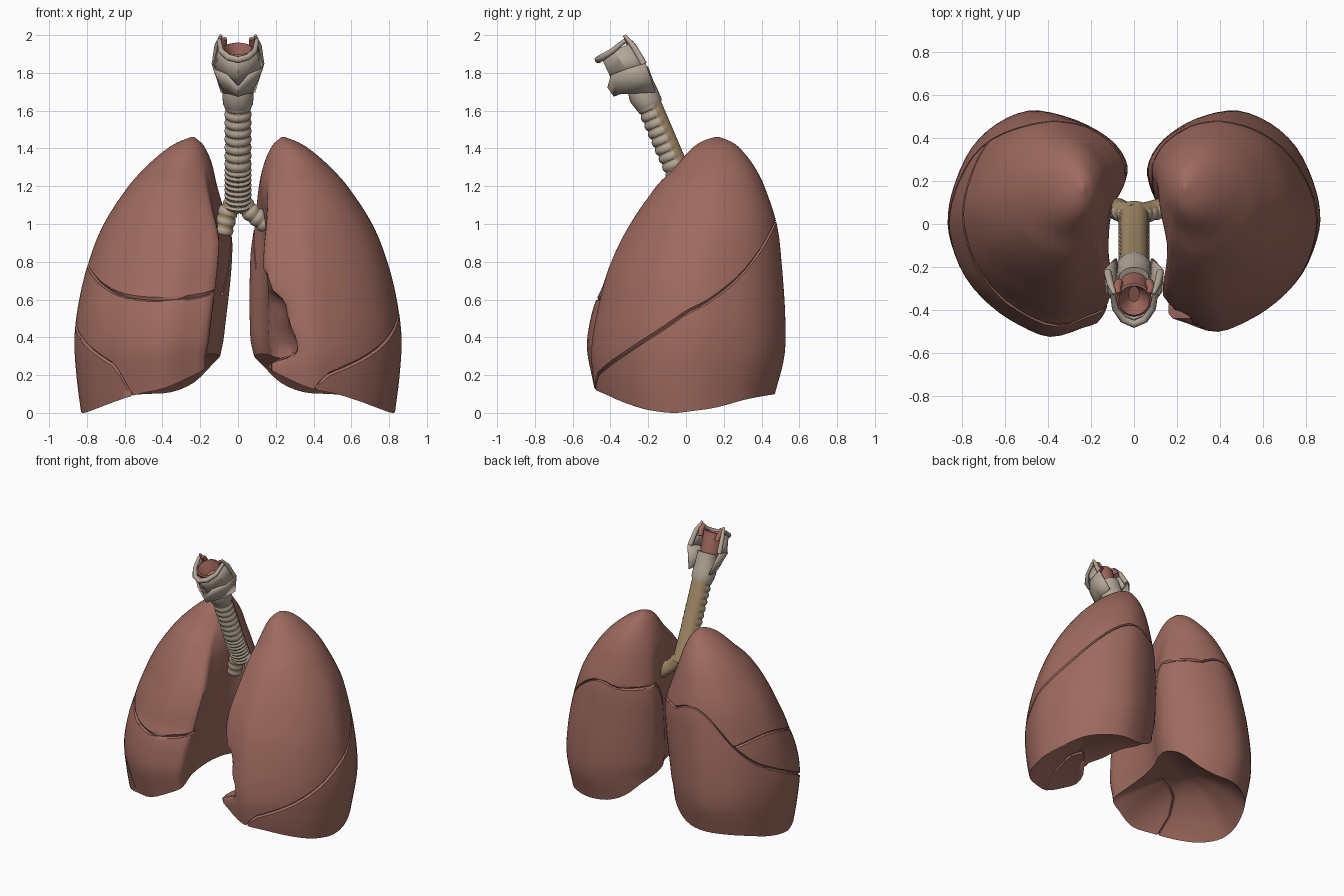
import bpy, bmesh, math
from mathutils import Vector

if "Cube" in bpy.data.objects:
    bpy.data.objects.remove(bpy.data.objects["Cube"])


def material(name, rgb):
    m = bpy.data.materials.new(name)
    m.diffuse_color = (*rgb, 1)
    m.use_nodes = True
    m.node_tree.nodes["Principled BSDF"].inputs["Base Color"].default_value = m.diffuse_color
    return m


LUNG = material("lung_red_brown", (0.345, 0.145, 0.115))
CARTILAGE = material("pale_cartilage", (0.46, 0.385, 0.315))
MEMBRANE = material("tan_membrane", (0.36, 0.25, 0.135))
MUCOSA = material("throat_red", (0.35, 0.135, 0.108))


def clamp(v):
    return max(0.0, min(1.0, v))


def smooth(a, b, v):
    t = clamp((v - a) / (b - a))
    return t * t * (3 - 2 * t)


def interp(table, v):
    """Smooth curve through (position, value) pairs."""
    if v <= table[0][0]:
        return table[0][1]
    for i in range(len(table) - 1):
        (a, p), (b, q) = table[i], table[i + 1]
        if v <= b:
            (a0, p0), (b1, q1) = table[max(0, i - 1)], table[min(len(table) - 1, i + 2)]
            t, h = (v - a) / (b - a), b - a
            m, n = h * (q - p0) / (b - a0), h * (q1 - p) / (b1 - a)
            return ((2 * t**3 - 3 * t * t + 1) * p + (t**3 - 2 * t * t + t) * m
                    + (3 * t * t - 2 * t**3) * q + (t**3 - t * t) * n)
    return table[-1][1]


def finish(name, bm, mats, angle=40):
    me = bpy.data.meshes.new(name)
    bm.to_mesh(me)
    bm.free()
    ob = bpy.data.objects.new(name, me)
    bpy.context.collection.objects.link(ob)
    for m in mats:
        me.materials.append(m)
    bpy.ops.object.select_all(action='DESELECT')
    ob.select_set(True)
    bpy.context.view_layer.objects.active = ob
    bpy.ops.object.shade_smooth_by_angle(angle=math.radians(angle))
    return ob


def loft(bm, rows, closed=True):
    vs = [[bm.verts.new(p) for p in r] for r in rows]
    n = len(rows[0])
    for a, b in zip(vs, vs[1:]):
        for i in range(n if closed else n - 1):
            j = (i + 1) % n
            bm.faces.new((a[i], a[j], b[j], b[i]))
    return vs


# ---------- lungs ----------
# plan outline: x, y, height of the lower rim
PLAN = [(.13, -.43, .24), (.22, -.475, .19), (.37, -.515, .13), (.52, -.46, .10), (.66, -.37, .06),
        (.78, -.24, .02), (.85, -.08, 0), (.865, .05, .01), (.83, .2, .03), (.75, .36, .07),
        (.63, .47, .09), (.48, .53, .10), (.33, .51, .11), (.2, .45, .16), (.1, .36, .25),
        (.05, .25, .30), (.07, .14, .31), (.12, .04, .31), (.15, -.1, .30), (.15, -.28, .28)]
X_OUT = [(0, .83), (.2, .855), (.4, .865), (.6, .84), (.8, .79), (1, .71), (1.2, .58), (1.3, .49),
         (1.38, .4), (1.43, .325), (1.46, .25)]
X_IN = {1: [(.3, .08), (.4, .06), (.8, .06), (1, .08), (1.2, .1), (1.33, .14), (1.42, .185), (1.46, .23)],
        -1: [(.3, .09), (.4, .07), (.9, .025), (1.1, .07), (1.2, .1), (1.33, .14), (1.42, .185), (1.46, .23)]}
Y_FRONT = {1: [(0, -.46), (.18, -.495), (.35, -.505), (.6, -.46), (.8, -.4), (1, -.3), (1.2, -.16),
               (1.3, -.06), (1.4, .03), (1.44, .09), (1.46, .15)],
           -1: [(0, -.46), (.18, -.5), (.35, -.53), (.5, -.51), (.6, -.48), (.66, -.45), (.8, -.4), (1, -.3),
                (1.2, -.16), (1.3, -.06), (1.4, .03), (1.44, .09), (1.46, .15)]}
Y_BACK = [(0, .45), (.1, .47), (.3, .52), (.5, .525), (.8, .505), (1, .48), (1.2, .415), (1.3, .365),
          (1.38, .305), (1.43, .25), (1.46, .18)]
NOTCH = [(.25, .1), (.3, .29), (.38, .31), (.48, .27), (.6, .24), (.64, .19), (.74, .15), (.84, .06)]
OBLIQUE = {1: [(-.54, 0), (-.5, .14), (-.46, .21), (-.3, .33), (-.1, .46), (0, .53), (.1, .58), (.2, .65),
               (.3, .74), (.4, .87), (.47, 1), (.53, 1.15)],
           -1: [(-.54, 0), (-.5, .12), (-.44, .2), (-.3, .31), (-.1, .42), (.1, .52), (.2, .57),
                (.3, .64), (.4, .78), (.47, 1), (.53, 1.15)]}
HORIZONTAL = [(.1, .65), (.2, .62), (.4, .6), (.6, .62), (.72, .68), (.8, .77)]


def outline():
    """Closed smooth curve through the plan points."""
    pts, out = [Vector(p) for p in PLAN], []
    n = len(pts)
    for i in range(n):
        a, b, c, d = (pts[(i + k) % n] for k in (-1, 0, 1, 2))
        for t in (0, 1 / 3, 2 / 3):
            out.append(0.5 * (2 * b + (c - a) * t + (2 * a - 5 * b + 4 * c - d) * t * t
                              + (3 * b - a - 3 * c + d) * t ** 3))
    return out


def lung_point(p, t, side):
    z = p.z + (1.46 - p.z) * t
    u, v = (p.x - .455) / .41, (p.y - .005) / .525
    r, w = math.hypot(u, v), smooth(.85, 1.4, z)      # rounder towards the top
    u, v = u + (u / r - u) * w, v + (v / r - v) * w
    xi, xo = interp(X_IN[side], z), interp(X_OUT, z)
    yf, yb = interp(Y_FRONT[side], z), interp(Y_BACK, z)
    x, y = (xi + xo) / 2 + u * (xo - xi) / 2, (yf + yb) / 2 + v * (yb - yf) / 2
    if side > 0 and z < .84:                          # hollow for the heart
        x = max(x, .06 + (interp(NOTCH, z) - .06) * smooth(.1, -.33, y))
    return Vector((side * x, y, z))


def oblique(co):
    x, side = abs(co.x), 1 if co.x > 0 else -1
    y = co.y + max(0, .46 - co.y) * smooth(.48, .25, x) * smooth(0, .25, co.y)
    return (co.z - interp(OBLIQUE[side], y)
            + 1.5 * max(0, (.45 if side > 0 else .65) - x) * clamp((-co.y - .1) / .2))


def horizontal(co):
    return co.z - interp(HORIZONTAL, abs(co.x)) - .1 * smooth(-.1, .4, co.y)


def cut_line(bm, field, level, where):
    new = []
    for e in list(bm.edges):
        a, b = e.verts
        fa, fb = field(a.co) - level, field(b.co) - level
        if fa * fb < 0 and where(a.co) and where(b.co):
            new.append(bmesh.utils.edge_split(e, a, fa / (fa - fb))[1])
    bmesh.ops.connect_verts(bm, verts=new)
    return new


def groove(bm, field, where):
    cut_line(bm, field, -.012, where)
    cut_line(bm, field, .012, where)
    mid = cut_line(bm, field, 0, where)
    bm.normal_update()
    for v, n in [(v, v.normal.copy()) for v in mid]:
        v.co -= n * .013


def lung(name, side):
    bm, plan = bmesh.new(), outline()
    n = 56
    rows = [[lung_point(p, 1 - (1 - i / n) ** 1.8, side) for p in plan] for i in range(n)]
    rim, centre = rows[0], Vector((side * .45, 0, 0))
    under = []
    for q in (.04, .25, .5, .75, .9, .97):            # hollow underside
        under.append([Vector((*(centre + (p - centre) * q).xy, p.z + (.34 - p.z) * (1 - q * q)))
                      for p in rim])
    cap, top = rows[-1], Vector((side * .24, .165, 1.462))
    vs = loft(bm, under + rows + [[p.lerp(top, k) for p in cap] for k in (.5, .9)])
    bm.faces.new(vs[0])
    bm.faces.new(vs[-1])
    bmesh.ops.recalc_face_normals(bm, faces=bm.faces[:])
    groove(bm, oblique, lambda co: abs(co.x) > .3 or co.y > .12)
    if side < 0:
        groove(bm, horizontal, lambda co: oblique(co) > .0119 and (abs(co.x) > .3 or co.y < -.33))
    finish(name, bm, [LUNG], 42)


lung("two_lobed_lung", 1)
lung("three_lobed_lung", -1)


# ---------- windpipe ----------
def along(path, t):
    s = t * (len(path) - 1)
    i = min(int(s), len(path) - 2)
    return path[i].lerp(path[i + 1], s - i)


def ringed_tube(name, path, radius, rings, tan_rows=(4,), sides=24):
    """Tube with raised cartilage rings in front and a plain membrane behind."""
    path = [Vector(p) for p in path]
    bm, rows = bmesh.new(), []
    for k in range(rings):
        for off, r in ((0, .9), (.14, .98), (.4, 1.02), (.66, .98), (.82, .9)):
            t = (k + off) / rings
            d = (along(path, min(1, t + .05)) - along(path, max(0, t - .05))).normalized()
            back = (Vector((0, 1, 0)) - d * d.y).normalized()
            across = d.cross(back)
            ring = []
            for i in range(sides):
                a = 2 * math.pi * i / sides
                c = math.cos(a)
                rr = radius * (.95 if c > .4 else r)
                ring.append(along(path, t) + back * min(c, .92) * rr + across * math.sin(a) * rr)
            rows.append(ring)
    vs = loft(bm, rows)
    for idx, f in enumerate(bm.faces):
        row, col = divmod(idx, sides)
        behind = math.cos(2 * math.pi * (col + .5) / sides) > .3
        f.material_index = 1 if behind or row % 5 in tan_rows else 0
    bm.faces.new(vs[0])
    bm.faces.new(vs[-1])
    bmesh.ops.recalc_face_normals(bm, faces=bm.faces[:])
    finish(name, bm, [CARTILAGE, MEMBRANE])


ringed_tube("windpipe", [(0, .05, 1.09), (0, -.05, 1.3), (0, -.2, 1.65)], .071, 16)
ringed_tube("short_bronchus", [(0, .045, 1.14), (-.055, .06, 1.06), (-.085, .075, .94)], .053, 5, (0, 3, 4))
ringed_tube("long_bronchus", [(0, .045, 1.14), (.07, .06, 1.06), (.16, .085, .99)], .05, 5)


# ---------- voice box, in a frame tilted along the windpipe ----------
def tilted(x, f, d):
    return Vector((x, -.19 - .907 * f - .42 * d, 1.62 - .42 * f + .907 * d))


def sheet(name, lower, upper, mat, thickness):
    """Symmetric curved plate between two half rows of (x, forward, up) points."""
    def full(row):
        return [(-x, f, d) for x, f, d in reversed(row[1:])] + row
    bm = bmesh.new()
    loft(bm, [[tilted(*(Vector(a).lerp(Vector(b), t))) for a, b in zip(full(lower), full(upper))]
              for t in (0, .5, 1)], closed=False)
    bmesh.ops.recalc_face_normals(bm, faces=bm.faces[:])
    s = finish(name, bm, [mat], 30).modifiers.new("thickness", 'SOLIDIFY')
    s.thickness, s.offset = thickness, 0


def oval_tube(name, sections, mat, sides=20):
    """sections: up, forward centre, half width, half depth"""
    bm = bmesh.new()
    ring = [2 * math.pi * i / sides for i in range(sides)]
    vs = loft(bm, [[tilted(w * math.cos(a), c + h * math.sin(a), d) for a in ring] for d, c, w, h in sections])
    bm.faces.new(vs[0])
    bm.faces.new(vs[-1])
    bmesh.ops.recalc_face_normals(bm, faces=bm.faces[:])
    finish(name, bm, [mat])


def rod(name, pts, radius, mat):
    cu = bpy.data.curves.new(name, 'CURVE')
    cu.dimensions, cu.bevel_depth, cu.bevel_resolution, cu.use_fill_caps = '3D', 1, 2, True
    sp = cu.splines.new('POLY')
    sp.points.add(len(pts) - 1)
    for q, p, r in zip(sp.points, pts, radius):
        q.co, q.radius = (*tilted(*p), 1), r
    cu.materials.append(mat)
    bpy.context.collection.objects.link(bpy.data.objects.new(name, cu))


oval_tube("cricoid_ring", [(0, 0, .07, .068), (.02, 0, .08, .074), (.07, .005, .082, .08),
                           (.12, .0, .078, .074), (.2, -.025, .07, .055)], CARTILAGE)
sheet("shield_cartilage",
      [(0, .145, .13), (.04, .115, .13), (.07, .04, .1), (.085, -.06, .06)],
      [(0, .155, .19), (.06, .115, .24), (.125, .03, .235), (.132, -.075, .22)], CARTILAGE, .014)
sheet("upper_membrane",
      [(0, .12, .18), (.05, .105, .2), (.12, .03, .23), (.13, -.07, .21)],
      [(0, .12, .34), (.05, .1, .34), (.085, .05, .35), (.1, -.04, .35)], CARTILAGE, .01)
oval_tube("throat_lining", [(.1, .01, .06, .06), (.25, .02, .075, .075), (.345, .02, .082, .085),
                            (.35, .02, .072, .075), (.28, .02, .025, .04)], MUCOSA)
arc = [(-.1, -.03, .375), (-.088, .06, .352), (-.05, .12, .345), (0, .145, .342)]
arc += [(-x, f, d) for x, f, d in reversed(arc[:-1])]
rod("hyoid_arc", arc, [.012, .015, .018, .019, .018, .015, .012], CARTILAGE)
for s, side in ((-1, "left"), (1, "right")):
    rod(side + "_horn", [(s * .122, -.065, .22), (s * .11, -.055, .33), (s * .09, -.035, .4)],
        [.018, .016, .009], CARTILAGE)
    rod(side + "_throat_fold", [(s * .07, -.05, .3), (s * .078, -.045, .35), (s * .07, -.03, .385)],
        [.02, .02, .012], MUCOSA)
